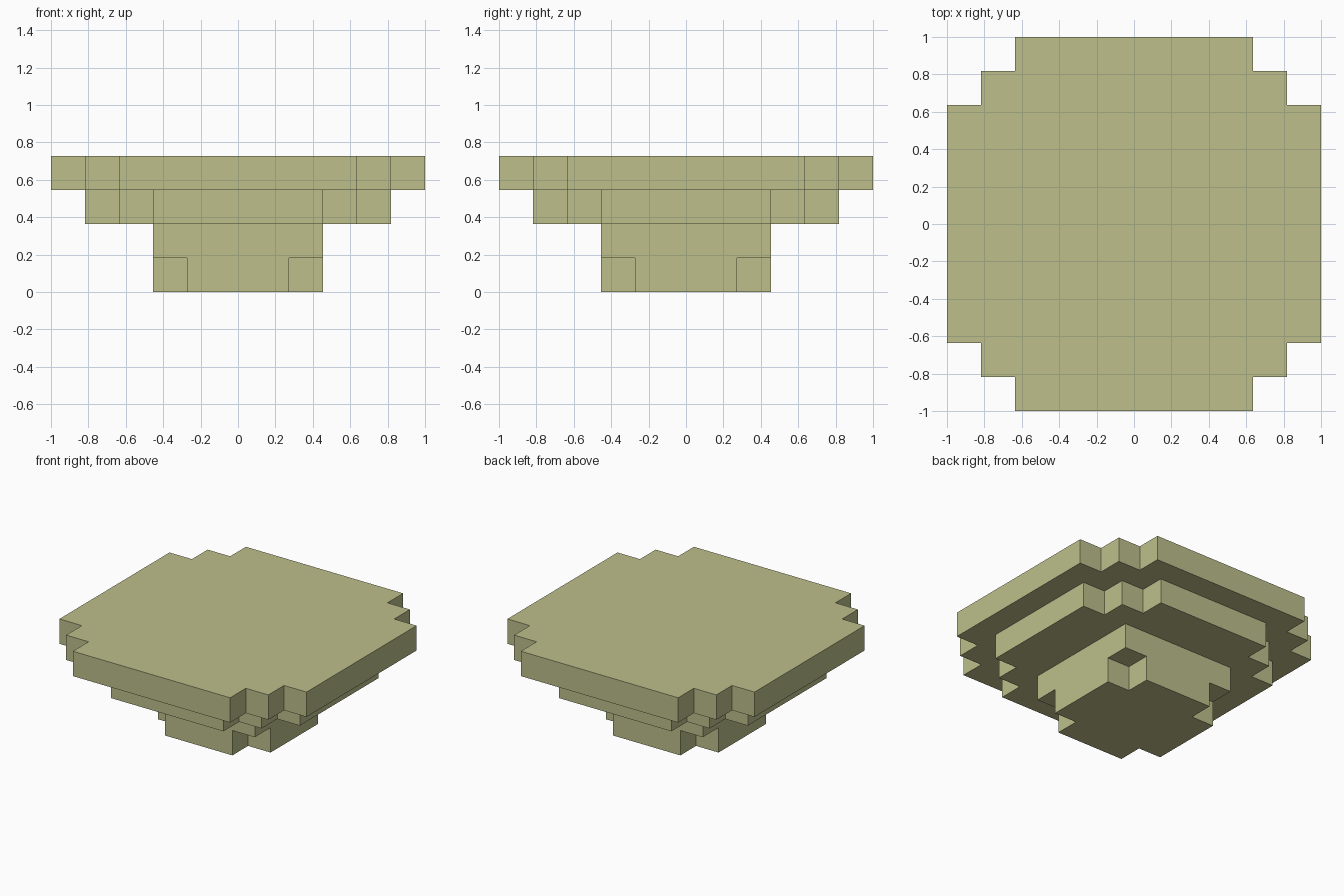
import bpy
import bmesh

UNIT = 1 / 11  # half of one block

cube = bpy.data.objects.get("Cube")
if cube:
    bpy.data.objects.remove(cube, do_unlink=True)

# Single pale olive colour
olive = bpy.data.materials.new("pale_olive")
olive.use_nodes = True
colour = (0.51, 0.52, 0.26, 1)
olive.diffuse_color = colour
olive.node_tree.nodes["Principled BSDF"].inputs["Base Color"].default_value = colour


def add_tier(name, level, corner):
    """Extrude one block-high tier; its corner outline is repeated by quarter turns."""
    outline = []
    for turn in range(4):
        outline += corner
        corner = [(-y, x) for x, y in corner]
    bm = bmesh.new()
    base = level * 2 * UNIT
    floor = bm.faces.new([bm.verts.new((x * UNIT, y * UNIT, base)) for x, y in outline])
    top = bmesh.ops.extrude_face_region(bm, geom=[floor], use_keep_orig=True)
    top_verts = [v for v in top["geom"] if isinstance(v, bmesh.types.BMVert)]
    bmesh.ops.translate(bm, verts=top_verts, vec=(0, 0, 2 * UNIT))
    bmesh.ops.recalc_face_normals(bm, faces=bm.faces)
    mesh = bpy.data.meshes.new(name)
    bm.to_mesh(mesh)
    bm.free()
    mesh.materials.append(olive)
    bpy.context.collection.objects.link(bpy.data.objects.new(name, mesh))


# Tiers from the ground up
add_tier("notched_foot", 0, [(5, 3), (3, 3), (3, 5)])
add_tier("square_neck", 1, [(5, 5)])
add_tier("stepped_collar", 2, [(9, 5), (7, 5), (7, 7), (5, 7), (5, 9)])
add_tier("stepped_top", 3, [(11, 7), (9, 7), (9, 9), (7, 9), (7, 11)])
